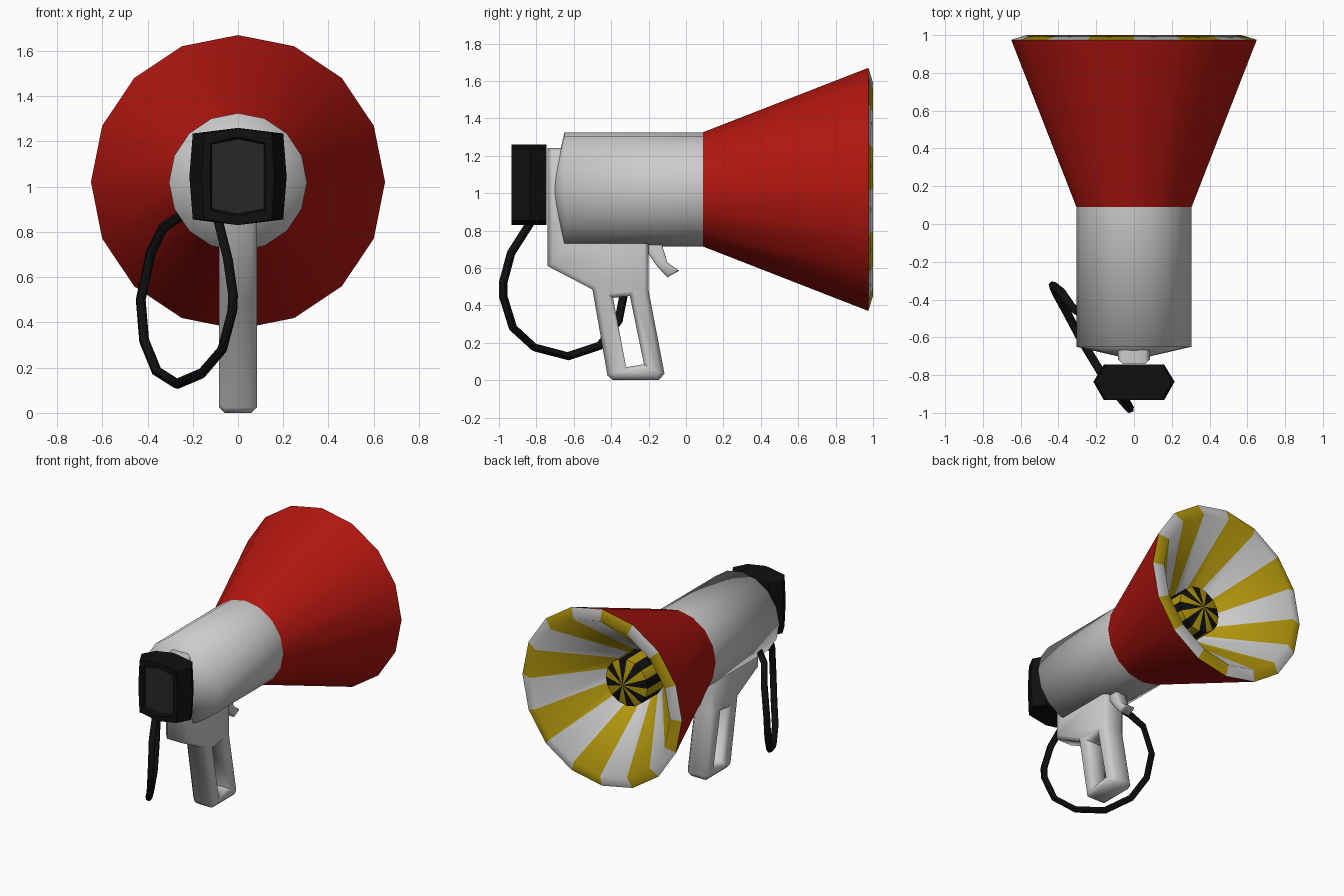
import bpy, bmesh, math
from mathutils import Matrix

if "Cube" in bpy.data.objects:
    bpy.data.objects.remove(bpy.data.objects["Cube"])

AXIS_Z, SIDES = 1.02, 16


def material(name, rgb):
    m = bpy.data.materials.new(name)
    m.diffuse_color = (*rgb, 1)
    m.use_nodes = True
    m.node_tree.nodes["Principled BSDF"].inputs["Base Color"].default_value = m.diffuse_color
    return m


RED = material("red", (0.45, 0.008, 0.005))
YELLOW = material("yellow", (0.45, 0.31, 0.004))
WHITE = material("white", (0.8, 0.8, 0.8))
BLACK = material("black", (0.005, 0.005, 0.005))
DARK = material("dark_grey", (0.02, 0.02, 0.02))


def finish(obj, mats=(), angle=35):
    for m in mats:
        obj.data.materials.append(m)
    bpy.ops.object.select_all(action='DESELECT')
    obj.select_set(True)
    bpy.context.view_layer.objects.active = obj
    if obj.type == 'CURVE':
        bpy.ops.object.convert(target='MESH')
        obj = bpy.context.view_layer.objects.active
        bm = bmesh.new()
        bm.from_mesh(obj.data)
        bmesh.ops.remove_doubles(bm, verts=bm.verts, dist=1e-4)
        bmesh.ops.recalc_face_normals(bm, faces=bm.faces)
        bm.to_mesh(obj.data)
        bm.free()
    bpy.ops.object.shade_smooth_by_angle(angle=math.radians(angle))
    return obj


def loft(name, rings, mats=(), pick=lambda ring, side: 0, angle=35):
    """Bridge equal-length rings of points into a skin."""
    bm = bmesh.new()
    vs = [[bm.verts.new(p) for p in r] for r in rings]
    n = len(rings[0])
    for i in range(len(vs) - 1):
        for j in range(n):
            k = (j + 1) % n
            f = bm.faces.new((vs[i][j], vs[i][k], vs[i + 1][k], vs[i + 1][j]))
            f.material_index = pick(i, j)
    bmesh.ops.remove_doubles(bm, verts=bm.verts, dist=1e-5)
    bmesh.ops.recalc_face_normals(bm, faces=bm.faces)
    me = bpy.data.meshes.new(name)
    bm.to_mesh(me)
    bm.free()
    obj = bpy.data.objects.new(name, me)
    bpy.context.collection.objects.link(obj)
    return finish(obj, mats, angle)


def lathe(name, profile, *args, **kw):
    """Spin (radius, y) points around the horn axis."""
    ang = [2 * math.pi * j / SIDES for j in range(SIDES)]
    rings = [[(r * math.cos(a), y, AXIS_Z + r * math.sin(a)) for a in ang]
             for r, y in profile]
    return loft(name, rings, *args, **kw)


def curve(name, polys, dims, cyclic):
    cu = bpy.data.curves.new(name, 'CURVE')
    cu.dimensions = dims
    for pts in polys:
        s = cu.splines.new('POLY')
        s.points.add(len(pts) - 1)
        for p, co in zip(s.points, pts):
            p.co = (*co, 0, 1) if len(co) == 2 else (*co, 1)
        s.use_cyclic_u = cyclic
    obj = bpy.data.objects.new(name, cu)
    bpy.context.collection.objects.link(obj)
    return obj


def plate(name, polys, half, bevel):
    """Side-view (y, z) outline with holes, thickened along x and chamfered."""
    obj = curve(name, polys, '2D', True)
    cu = obj.data
    cu.fill_mode = 'BOTH'
    cu.extrude, cu.bevel_depth, cu.offset = half - bevel, bevel, -bevel
    cu.bevel_resolution = 0
    obj.matrix_world = Matrix(((0, 0, 1, 0), (1, 0, 0, 0), (0, 1, 0, 0), (0, 0, 0, 1)))
    return finish(obj, angle=60)


# Cylindrical body with shallow conical back
lathe("body", [(0, -0.72), (0.305, -0.65), (0.305, 0.09)], angle=80)

# Horn: red outside, striped lip and inside
lathe("horn", [(0.305, 0.09), (0.65, 0.975), (0.57, 1.0), (0.17, 0.5)],
      (RED, YELLOW, WHITE), lambda i, j: 0 if i < 1 else 1 + j % 2, angle=80)

# Striped plug inside the horn
lathe("horn_plug", [(0.17, 0.5), (0.17, 0.69), (0, 0.74)],
      (YELLOW, BLACK), lambda i, j: j % 2)

# Pistol grip with finger hole
plate("handle", [
    [(-0.74, 1.24), (-0.74, 0.61), (-0.5, 0.485), (-0.42, 0.025), (-0.39, 0),
     (-0.145, 0), (-0.115, 0.035), (-0.2, 0.48), (-0.2, 0.77), (-0.62, 0.77), (-0.62, 1.24)],
    [(-0.39, 0.44), (-0.30, 0.45), (-0.225, 0.085), (-0.32, 0.07)]], 0.085, 0.025)

# Trigger
plate("trigger", [[(-0.22, 0.76), (-0.13, 0.73), (-0.10, 0.63), (-0.037, 0.585),
                   (-0.10, 0.55), (-0.155, 0.61), (-0.22, 0.70)]], 0.045, 0.01)


# Microphone: three outline rings, then a recessed front panel
def mic_ring(y, side, corner, top, edge):
    pts = [(side, 0), (corner, edge), (0, top), (-corner, edge),
           (-side, 0), (-corner, -edge), (0, -top), (corner, -edge)]
    return [(x, y, 1.045 + z) for x, z in pts]


loft("microphone", [
    mic_ring(-0.745, 0, 0, 0, 0),
    mic_ring(-0.745, 0.16, 0.15, 0.215, 0.19),
    mic_ring(-0.835, 0.215, 0.2, 0.215, 0.19),
    mic_ring(-0.932, 0.16, 0.15, 0.215, 0.19),
    mic_ring(-0.932, 0.125, 0.12, 0.175, 0.15),
    mic_ring(-0.91, 0.115, 0.115, 0.165, 0.142),
    mic_ring(-0.91, 0, 0, 0, 0)],
    (BLACK, DARK), lambda i, j: int(i == 5), angle=40)

# Cord looping from microphone to body
cord = curve("cord", [[
    (-0.09, -0.82, 0.86), (-0.045, -0.935, 0.68), (-0.022, -0.978, 0.52),
    (-0.025, -0.978, 0.45), (-0.07, -0.925, 0.28), (-0.16, -0.81, 0.175),
    (-0.27, -0.63, 0.128), (-0.36, -0.46, 0.185), (-0.415, -0.36, 0.32),
    (-0.43, -0.325, 0.5), (-0.385, -0.36, 0.71), (-0.33, -0.44, 0.82),
    (-0.24, -0.5, 0.88)]], '3D', False)
cord.data.bevel_depth, cord.data.bevel_resolution = 0.023, 1
cord.data.use_fill_caps = True
finish(cord, (BLACK,), 60)
